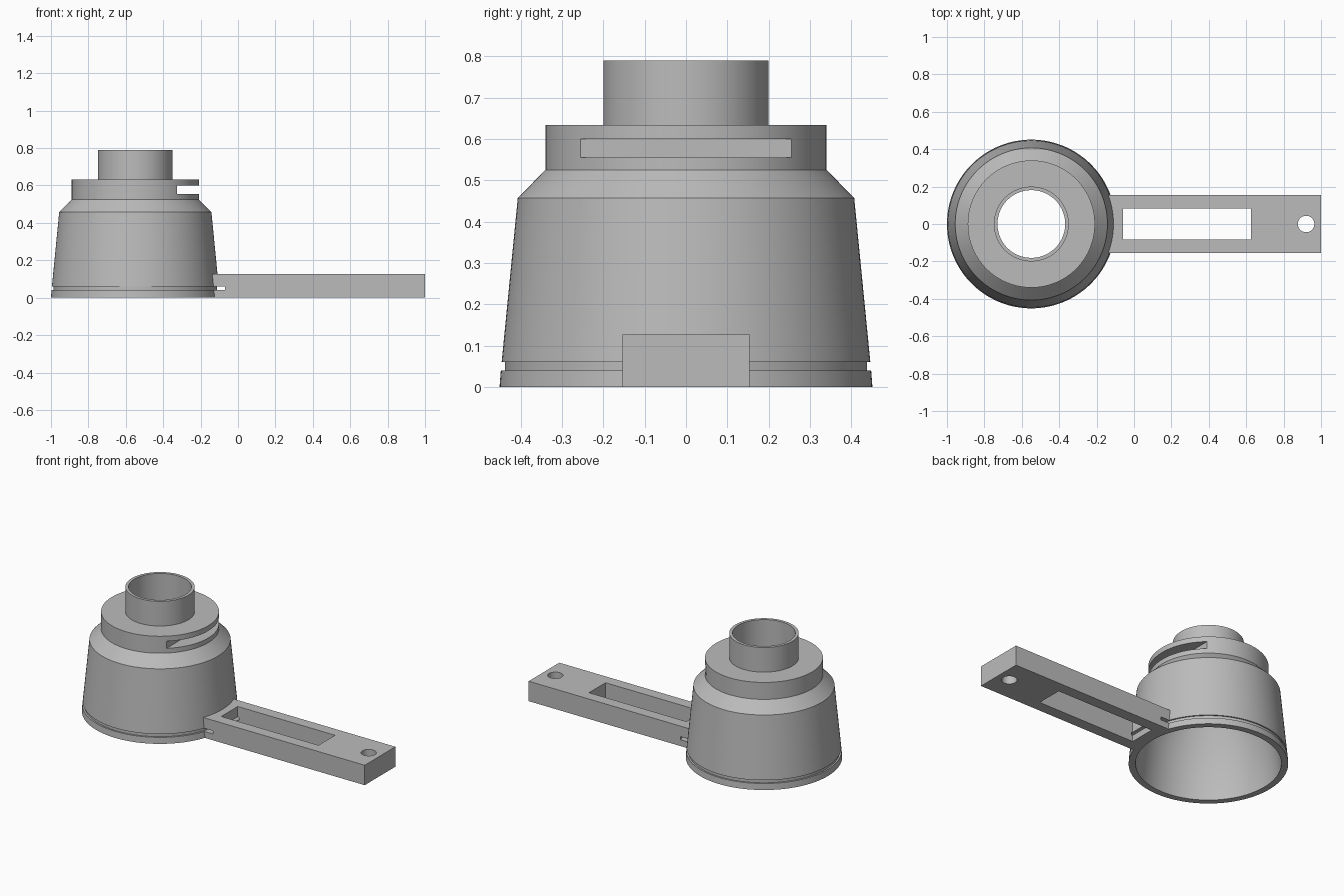
import bpy, bmesh, math
from mathutils import Matrix, Vector

old = bpy.data.objects.get("Cube")
if old:
    bpy.data.objects.remove(old, do_unlink=True)

CX = -0.549      # axis of the cup
SEGMENTS = 128

grey = bpy.data.materials.new("plain grey")
grey.use_nodes = True
grey.diffuse_color = (0.5, 0.5, 0.5, 1)
grey.node_tree.nodes["Principled BSDF"].inputs["Base Color"].default_value = (0.5, 0.5, 0.5, 1)


def make_object(name, bm):
    bmesh.ops.recalc_face_normals(bm, faces=bm.faces)
    mesh = bpy.data.meshes.new(name)
    bm.to_mesh(mesh)
    bm.free()
    mesh.materials.append(grey)
    ob = bpy.data.objects.new(name, mesh)
    bpy.context.collection.objects.link(ob)
    return ob


def revolve(name, profile):
    """Spin a closed (radius, height) loop around the cup axis."""
    bm = bmesh.new()
    verts = [bm.verts.new((CX + r, 0, z)) for r, z in profile]
    edges = [bm.edges.new((a, b)) for a, b in zip(verts, verts[1:] + verts[:1])]
    bmesh.ops.spin(bm, geom=verts + edges, cent=(CX, 0, 0), axis=(0, 0, 1),
                   angle=math.tau, steps=SEGMENTS, use_merge=True)
    bmesh.ops.remove_doubles(bm, verts=bm.verts, dist=1e-5)
    return make_object(name, bm)


def box(name, low, high):
    low, high = Vector(low), Vector(high)
    bm = bmesh.new()
    bmesh.ops.create_cube(bm, size=1, matrix=Matrix.Translation((low + high) / 2)
                          @ Matrix.Diagonal((*(high - low), 1)))
    return make_object(name, bm)


def cone(name, x, r1, r2, z1, z2):
    bm = bmesh.new()
    bmesh.ops.create_cone(bm, cap_ends=True, segments=SEGMENTS, radius1=r1, radius2=r2,
                          depth=z2 - z1, matrix=Matrix.Translation((x, 0, (z1 + z2) / 2)))
    return make_object(name, bm)


def cut(target, cutter):
    mod = target.modifiers.new(cutter.name, 'BOOLEAN')
    mod.operation = 'DIFFERENCE'
    mod.solver = 'EXACT'
    mod.object = cutter
    bpy.context.view_layer.objects.active = target
    bpy.ops.object.modifier_apply(modifier=mod.name)
    bpy.data.objects.remove(cutter, do_unlink=True)


# Hollow cup: outside with groove, shoulder, collar and neck, then the inside
cup = revolve("cup", [
    (0.451, 0), (0.448, 0.04), (0.438, 0.04), (0.438, 0.06), (0.446, 0.06),
    (0.407, 0.457), (0.34, 0.525), (0.34, 0.633), (0.2, 0.633), (0.2, 0.79),
    (0.181, 0.79), (0.181, 0.62), (0.38, 0.29), (0.412, 0)])
cut(cup, box("collar_slot", (-0.325, -0.5, 0.555), (0, 0.5, 0.6)))

# Handle, trimmed to the cup wall, with window, hanging hole and groove
handle = box("handle", (-0.2, -0.154, 0), (1, 0.154, 0.127))
cut(handle, cone("cup_trim", CX, 0.452, 0.429, -0.05, 0.2))
cut(handle, cone("groove_cut", CX, 0.504, 0.504, 0.04, 0.06))
cut(handle, box("window_cut", (-0.06, -0.083, -0.1), (0.625, 0.083, 0.3)))
cut(handle, cone("hanging_hole", 0.92, 0.044, 0.044, -0.1, 0.3))

# Smooth round walls, sharp edges kept
for ob in (cup, handle):
    bpy.ops.object.select_all(action='DESELECT')
    ob.select_set(True)
    bpy.context.view_layer.objects.active = ob
    bpy.ops.object.shade_smooth_by_angle(angle=math.radians(25))
